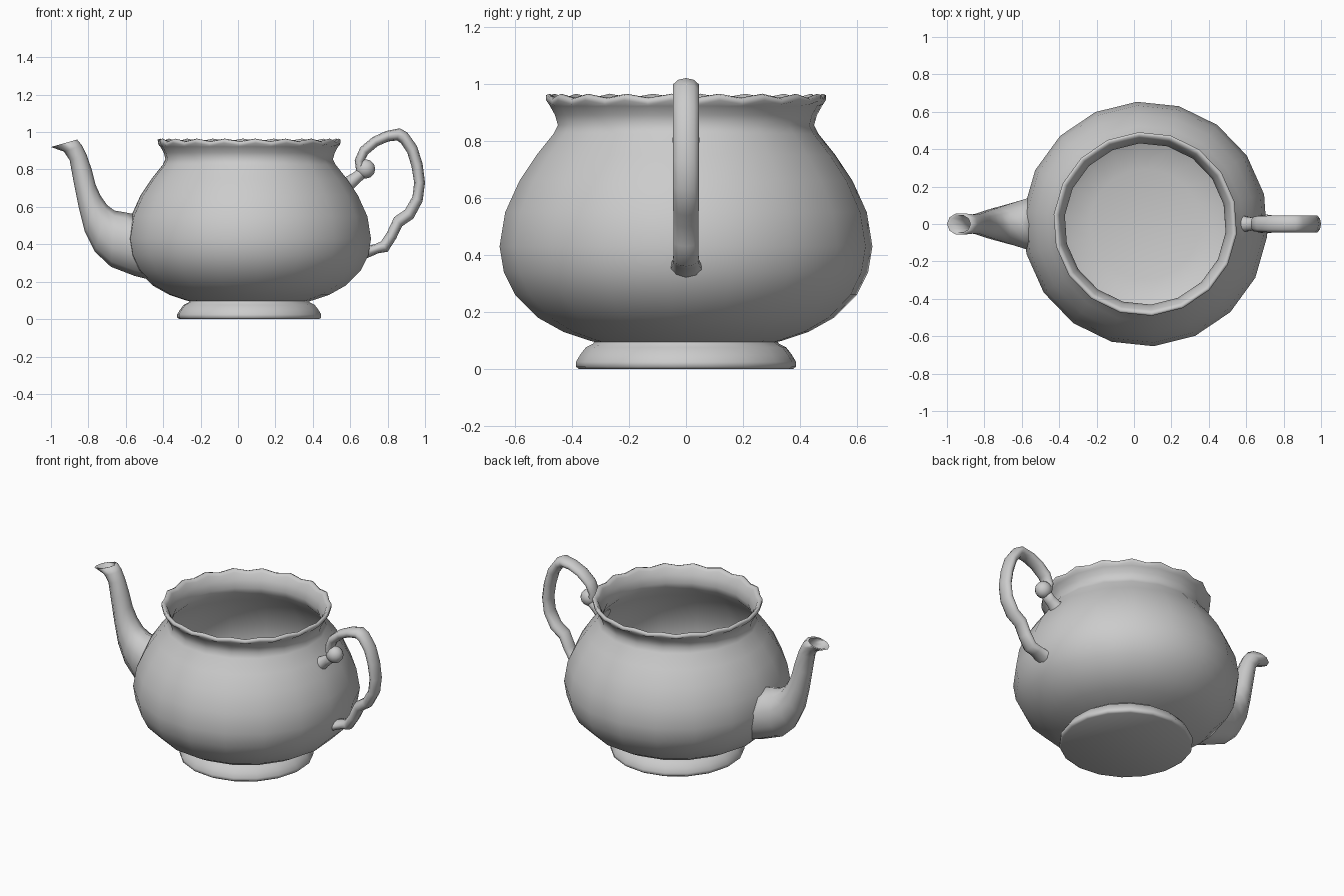
import bpy
from math import sin, cos, pi, radians
from mathutils import Vector

old = bpy.data.objects.get("Cube")
if old:
    bpy.data.objects.remove(old, do_unlink=True)

GREY = (0.6, 0.6, 0.6, 1)
glaze = bpy.data.materials.new("grey glaze")
glaze.use_nodes = True
glaze.diffuse_color = GREY
glaze.node_tree.nodes["Principled BSDF"].inputs["Base Color"].default_value = GREY
CENTRE_X = 0.06


def skin(name, rings, cap_start=False, cap_end=False, angle=80):
    """Join a list of equal closed rings of points into one smooth object."""
    n = len(rings[0])
    verts = [p for ring in rings for p in ring]
    faces = []
    for i in range(len(rings) - 1):
        for j in range(n):
            k = (j + 1) % n
            faces.append((i * n + j, i * n + k, (i + 1) * n + k, (i + 1) * n + j))
    if cap_start:
        faces.append(tuple(range(n))[::-1])
    if cap_end:
        faces.append(tuple(range(len(verts) - n, len(verts))))
    mesh = bpy.data.meshes.new(name)
    mesh.from_pydata(verts, [], faces)
    mesh.materials.append(glaze)
    obj = bpy.data.objects.new(name, mesh)
    bpy.context.collection.objects.link(obj)
    finish(obj, angle)


def finish(obj, angle):
    bpy.ops.object.select_all(action='DESELECT')
    obj.select_set(True)
    bpy.context.view_layer.objects.active = obj
    bpy.ops.object.mode_set(mode='EDIT')
    bpy.ops.mesh.select_all(action='SELECT')
    bpy.ops.mesh.normals_make_consistent(inside=False)
    bpy.ops.object.mode_set(mode='OBJECT')
    bpy.ops.object.shade_smooth_by_angle(angle=radians(angle))


def lathe(name, profile, sides=18, wave_from=9, **options):
    """Turn a profile with flat sides; heights above wave_from get scallops."""
    rings = []
    for r, z in profile:
        ring = []
        for j in range(sides * 2):
            a = radians(14) + pi * j / sides
            mid = j % 2
            rr = r * (cos(pi / sides) if mid else 1)
            wave = (-0.007 if mid else 0.007) if z > wave_from else 0
            ring.append((CENTRE_X + rr * cos(a), rr * sin(a), z + wave))
        rings.append(ring)
    skin(name, rings, **options)


def tube(name, sections, sides=10, **options):
    """Loft ellipses, each given by two opposite edge points and a half width."""
    rings = []
    for x1, z1, x2, z2, w in sections:
        a, b = Vector((x1, 0, z1)), Vector((x2, 0, z2))
        mid, half = (a + b) / 2, (a - b) / 2
        rings.append([mid + half * cos(t) + Vector((0, w * sin(t), 0))
                      for t in (2 * pi * j / sides for j in range(sides))])
    skin(name, rings, cap_start=True, cap_end=True, **options)


# Bowl: outer wall, rolled scalloped lip, then inner wall down to the floor
lathe("bowl", [
    (0.30, 0.09), (0.34, 0.10), (0.43, 0.13), (0.52, 0.18), (0.60, 0.26),
    (0.64, 0.34), (0.655, 0.43), (0.635, 0.55), (0.585, 0.66), (0.525, 0.75),
    (0.465, 0.825), (0.45, 0.855), (0.46, 0.89), (0.478, 0.922),
    (0.491, 0.935), (0.492, 0.953), (0.478, 0.958), (0.462, 0.94),
    (0.445, 0.905), (0.432, 0.86), (0.445, 0.82), (0.505, 0.75),
    (0.565, 0.66), (0.61, 0.55), (0.63, 0.43), (0.61, 0.33), (0.57, 0.26),
    (0.49, 0.19), (0.40, 0.15), (0.30, 0.12)],
    wave_from=0.93, cap_end=True)

# Foot with a flat underside
lathe("foot", [
    (0.32, 0.105), (0.325, 0.09), (0.352, 0.076), (0.372, 0.05), (0.387, 0.025),
    (0.387, 0.008), (0.375, 0.0)], cap_end=True)

# Spout: root to tip, then back down inside the bore
outer = [
    (-0.55, 0.56, -0.47, 0.21, 0.16), (-0.60, 0.57, -0.55, 0.23, 0.14),
    (-0.66, 0.58, -0.68, 0.28, 0.112), (-0.70, 0.61, -0.765, 0.36, 0.092),
    (-0.735, 0.66, -0.82, 0.47, 0.078), (-0.762, 0.72, -0.852, 0.60, 0.067),
    (-0.782, 0.80, -0.88, 0.74, 0.058), (-0.81, 0.88, -0.90, 0.85, 0.053),
    (-0.835, 0.93, -0.93, 0.895, 0.055), (-0.86, 0.96, -1.0, 0.92, 0.06)]


def shrink(s, f):
    mx, mz = (s[0] + s[2]) / 2, (s[1] + s[3]) / 2
    return (mx + (s[0] - mx) * f, mz + (s[1] - mz) * f,
            mx + (s[2] - mx) * f, mz + (s[3] - mz) * f, s[4] * f)


bore = [shrink(s, 0.8) for s in outer[:4:-1]]
tube("spout", outer + bore)

# Handle loop, from the curl over the top and down to the lower joint
tube("handle_loop", [
    (0.632, 0.79, 0.685, 0.79, 0.036), (0.624, 0.85, 0.672, 0.84, 0.042),
    (0.653, 0.917, 0.695, 0.882, 0.045), (0.72, 0.973, 0.748, 0.926, 0.047),
    (0.79, 1.005, 0.805, 0.95, 0.048), (0.865, 1.02, 0.85, 0.955, 0.048),
    (0.905, 0.998, 0.87, 0.942, 0.048), (0.957, 0.925, 0.905, 0.89, 0.048),
    (0.987, 0.83, 0.928, 0.815, 0.048), (1.0, 0.73, 0.942, 0.73, 0.048),
    (0.987, 0.63, 0.933, 0.655, 0.048), (0.938, 0.538, 0.893, 0.585, 0.047),
    (0.878, 0.497, 0.835, 0.545, 0.046), (0.845, 0.43, 0.795, 0.46, 0.046),
    (0.80, 0.36, 0.765, 0.415, 0.047), (0.75, 0.352, 0.73, 0.40, 0.048),
    (0.70, 0.33, 0.69, 0.39, 0.055), (0.67, 0.315, 0.67, 0.40, 0.065)])

# Upper joint between the curl and the bowl
tube("handle_joint", [
    (0.553, 0.755, 0.593, 0.665, 0.055), (0.58, 0.762, 0.612, 0.69, 0.042),
    (0.62, 0.785, 0.645, 0.725, 0.036), (0.66, 0.825, 0.69, 0.765, 0.036)])

# Rounded curl at the start of the handle
bpy.ops.mesh.primitive_uv_sphere_add(
    segments=12, ring_count=8, radius=1, location=(0.682, 0, 0.803),
    rotation=(pi / 2, 0, 0))
curl = bpy.context.object
curl.name = "handle_curl"
curl.scale = (0.052, 0.052, 0.048)
curl.data.materials.append(glaze)
finish(curl, 60)
